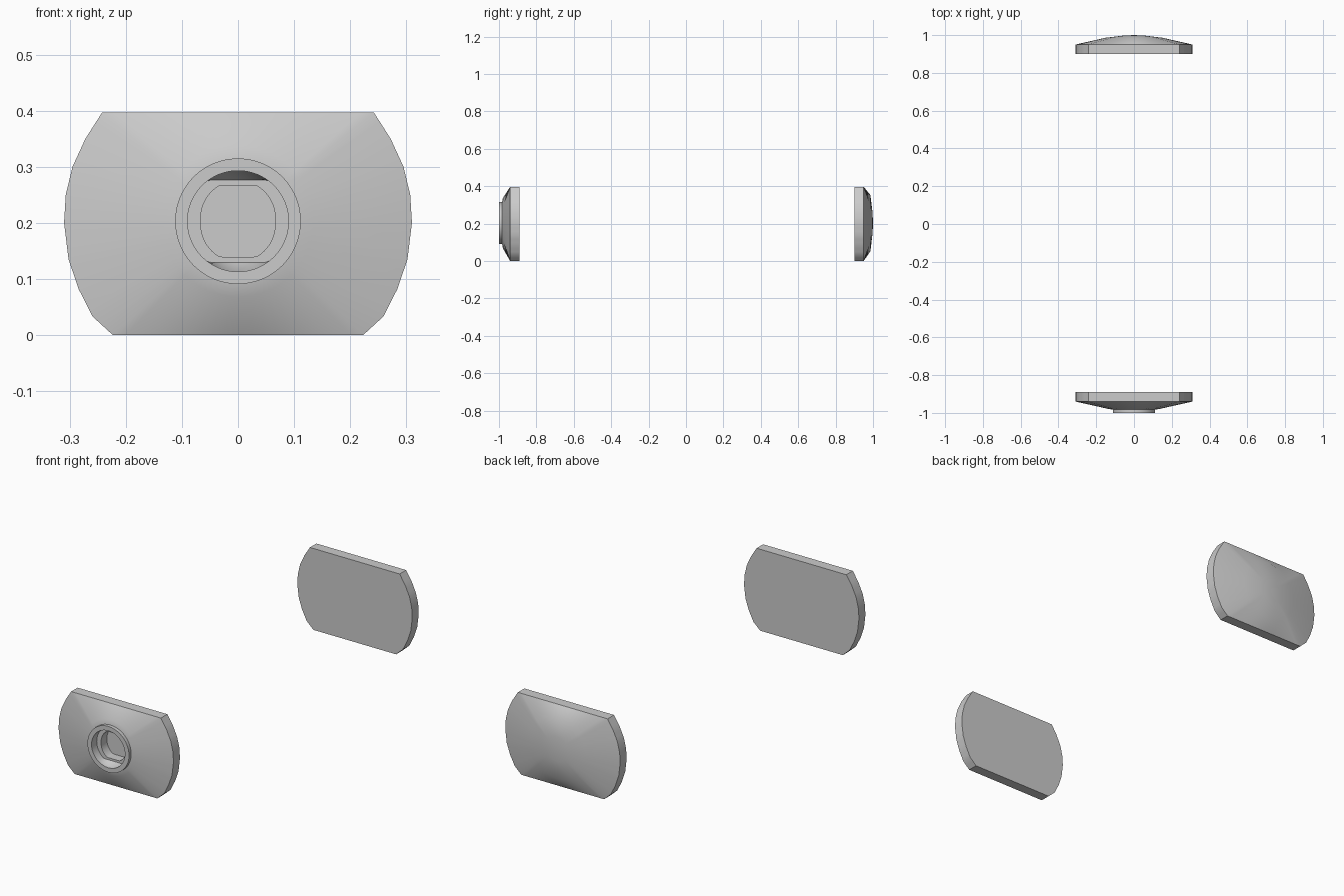
import bpy, bmesh, math
from math import sin, cos, atan2, pi

if "Cube" in bpy.data.objects:
    bpy.data.objects.remove(bpy.data.objects["Cube"])

CZ = 0.203  # height of the plate centre

# Right half of the plate outline (x, z), bottom to top; left half is mirrored
half = [(0.223, 0), (0.259, 0.033), (0.284, 0.082), (0.302, 0.135), (0.31, 0.2),
        (0.307, 0.25), (0.295, 0.3), (0.272, 0.35), (0.242, 0.397)]
outline = [(x, z - CZ) for x, z in half]
outline += [(-x, z) for x, z in reversed(outline)]

# Subdivide every outline edge so all loops share the same directions
rim = []
for i, (x0, z0) in enumerate(outline):
    x1, z1 = outline[(i + 1) % len(outline)]
    turn = (atan2(z1, x1) - atan2(z0, x0)) % (2 * pi)
    n = max(1, math.ceil(turn / math.radians(5)))
    rim += [(x0 + (x1 - x0) * k / n, z0 + (z1 - z0) * k / n) for k in range(n)]
angles = [atan2(z, x) for x, z in rim]


def circle(r):
    return [(r * cos(a), r * sin(a)) for a in angles]


def flatted(side, bulge, flat):
    """Round opening with flat top and bottom."""
    pts = []
    for a in angles:
        s = abs(sin(a))
        r = min(side + bulge * s, flat / max(s, 1e-6))
        pts.append((r * cos(a), r * sin(a)))
    return pts


def loft(name, stages, apex=None):
    """Bridge (y, loop) stages into a closed solid, ending in a cap or a point."""
    bm = bmesh.new()
    loops = [[bm.verts.new((x, y, z + CZ)) for x, z in pts] for y, pts in stages]
    n = len(angles)
    for a, b in zip(loops, loops[1:]):
        for i in range(n):
            j = (i + 1) % n
            bm.faces.new((a[i], a[j], b[j], b[i]))
    bm.faces.new(loops[0])
    if apex is None:
        bm.faces.new(loops[-1])
    else:
        tip = bm.verts.new((0, apex, CZ))
        for i in range(n):
            bm.faces.new((loops[-1][i], loops[-1][(i + 1) % n], tip))
    bmesh.ops.recalc_face_normals(bm, faces=bm.faces[:])
    mesh = bpy.data.meshes.new(name)
    bm.to_mesh(mesh)
    bm.free()
    obj = bpy.data.objects.new(name, mesh)
    bpy.context.collection.objects.link(obj)
    bpy.ops.object.select_all(action='DESELECT')
    obj.select_set(True)
    bpy.context.view_layer.objects.active = obj
    bpy.ops.object.shade_smooth_by_angle(angle=math.radians(40))
    return obj


# Back plate: flat inner side, shallow dome outside
loft("back_plate", [(0.90, rim), (0.95, rim), (0.986, circle(0.15)),
                    (0.997, circle(0.06))], apex=1.0)

# Front plate: dome with a raised collar and a stepped socket
loft("front_plate", [
    (-0.89, rim), (-0.94, rim), (-0.979, circle(0.135)), (-0.983, circle(0.112)),
    (-1.0, circle(0.112)), (-1.0, circle(0.09)),   # collar
    (-0.985, circle(0.09)),
    (-0.96, flatted(0.09, 0, 0.0735)),             # sloped flats
    (-0.96, flatted(0.066, 0.006, 0.0635)),        # ledge
    (-0.915, flatted(0.066, 0.006, 0.0635)),       # socket floor
])
